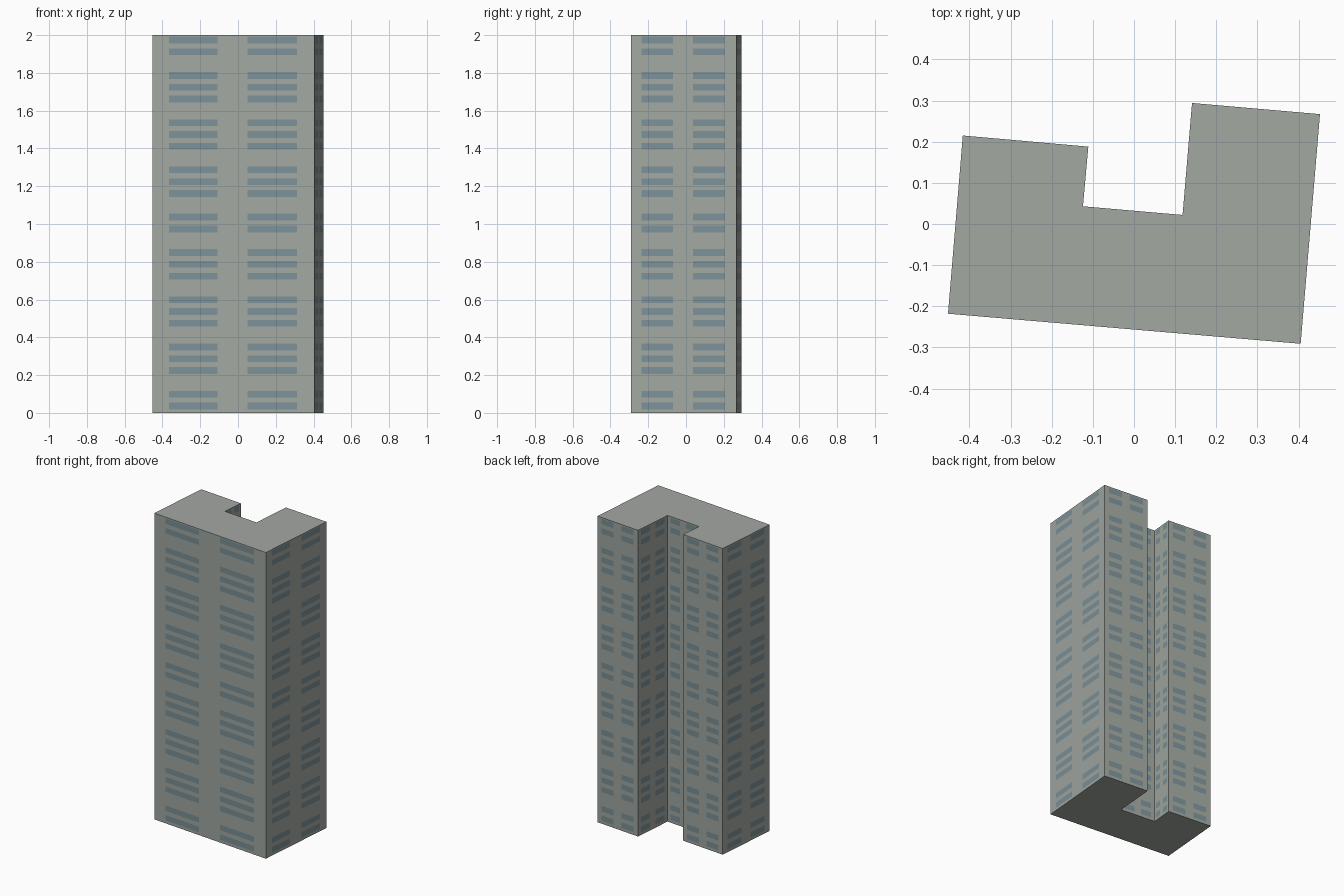
import bpy, bmesh

if "Cube" in bpy.data.objects:
    bpy.data.objects.remove(bpy.data.objects["Cube"])

# U-shaped footprint, counter-clockwise from the front left corner
FOOTPRINT = [(-0.452, -0.218), (0.405, -0.291), (0.452, 0.267), (0.141, 0.294),
             (0.118, 0.022), (-0.124, 0.043), (-0.111, 0.188), (-0.416, 0.215)]
HEIGHT = 2.0
COLUMNS = [0.0, 0.10, 0.40, 0.587, 0.893]   # cuts along each wall; strips 1 and 3 hold windows
SKIPPED = {2, 6, 10, 14, 17, 21, 25, 29}    # blank storeys out of 32
PITCH, FIRST, HALF = HEIGHT / 32, 0.0365, 0.0178


def material(name, rgb):
    m = bpy.data.materials.new(name)
    m.diffuse_color = (*rgb, 1.0)
    m.use_nodes = True
    m.node_tree.nodes["Principled BSDF"].inputs["Base Color"].default_value = m.diffuse_color
    return m


# Points around the outline, with cuts at the window edges
ring = []
for i, (ax, ay) in enumerate(FOOTPRINT):
    bx, by = FOOTPRINT[(i + 1) % len(FOOTPRINT)]
    ring += [(ax + (bx - ax) * t, ay + (by - ay) * t) for t in COLUMNS]

# Heights: every odd band is a window row
levels = [0.0]
for n in range(32):
    if n not in SKIPPED:
        z = FIRST + n * PITCH
        levels += [z - HALF, z + HALF]
levels.append(HEIGHT)

# Walls with window faces cut in, closed by floor and roof
bm = bmesh.new()
rows = [[bm.verts.new((x, y, z)) for x, y in ring] for z in levels]
count = len(ring)
for r in range(len(levels) - 1):
    for c in range(count):
        d = (c + 1) % count
        face = bm.faces.new((rows[r][c], rows[r][d], rows[r + 1][d], rows[r + 1][c]))
        if r % 2 == 1 and c % len(COLUMNS) in (1, 3):
            face.material_index = 1
bm.faces.new(rows[-1])
bm.faces.new(rows[0][::-1])

mesh = bpy.data.meshes.new("tower_block")
bm.to_mesh(mesh)
bm.free()
mesh.materials.append(material("concrete grey", (0.366, 0.392, 0.361)))
mesh.materials.append(material("window blue grey", (0.202, 0.288, 0.319)))
bpy.context.collection.objects.link(bpy.data.objects.new("tower_block", mesh))
